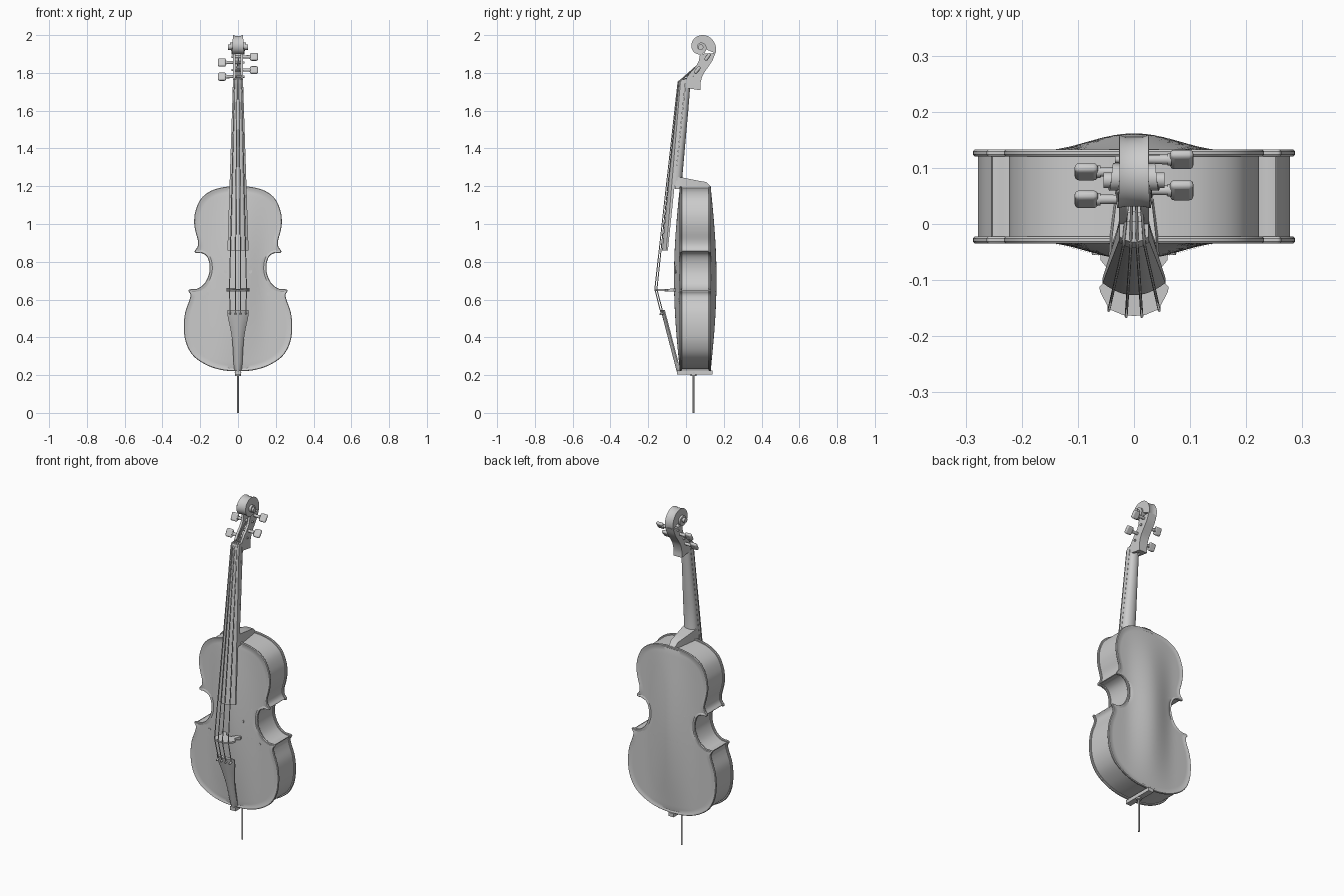
import bpy, bmesh, math
from mathutils import Vector

if "Cube" in bpy.data.objects:
    bpy.data.objects.remove(bpy.data.objects["Cube"])


def make(name, verts, faces):
    me = bpy.data.meshes.new(name)
    me.from_pydata([tuple(v) for v in verts], [], faces)
    bm = bmesh.new()
    bm.from_mesh(me)
    bmesh.ops.remove_doubles(bm, verts=bm.verts, dist=1e-5)
    bmesh.ops.recalc_face_normals(bm, faces=bm.faces)
    bm.to_mesh(me)
    bm.free()
    ob = bpy.data.objects.new(name, me)
    bpy.context.collection.objects.link(ob)
    return ob


def loft(name, rings, caps=True, closed=True):
    n = len(rings[0])
    verts = [p for r in rings for p in r]
    faces = [(k * n + i, k * n + (i + 1) % n, (k + 1) * n + (i + 1) % n, (k + 1) * n + i)
             for k in range(len(rings) - 1) for i in range(n if closed else n - 1)]
    if caps:
        faces += [tuple(range(n)), tuple(range((len(rings) - 1) * n, len(rings) * n))]
    return make(name, verts, faces)


def spline(pts, sub=6):
    p = [Vector(q) for q in pts]
    p = [2 * p[0] - p[1]] + p + [2 * p[-1] - p[-2]]
    out = []
    for a, b, c, d in zip(p, p[1:], p[2:], p[3:]):
        for i in range(sub):
            t = i / sub
            out.append(.5 * (2 * b + (c - a) * t + (2 * a - 5 * b + 4 * c - d) * t * t
                             + (3 * b - a - 3 * c + d) * t ** 3))
    return out + [p[-2]]


def tube(name, pts, r, sides=8):
    cu = bpy.data.curves.new(name, 'CURVE')
    cu.dimensions = '3D'
    cu.bevel_depth, cu.bevel_resolution, cu.use_fill_caps = r, sides // 4, True
    s = cu.splines.new('POLY')
    s.points.add(len(pts) - 1)
    for q, p in zip(s.points, pts):
        q.co = (*p, 1)
    ob = bpy.data.objects.new(name, cu)
    bpy.context.collection.objects.link(ob)
    return ob


def cylinder(name, a, b, r1, r2, n=20):
    a, b = Vector(a), Vector(b)
    rot = (b - a).to_track_quat('Z', 'Y')
    ring = lambda c, r: [c + rot @ Vector((r * math.cos(t * math.tau / n), r * math.sin(t * math.tau / n), 0))
                         for t in range(n)]
    return loft(name, [ring(a, r1), ring(b, r2)])


# body outline: right half as bouts split at the pointed corners, then mirrored
bouts = [
    [(0, .22), (.08, .226), (.16, .25), (.235, .30), (.275, .37), (.287, .45), (.28, .53), (.258, .595), (.252, .625), (.263, .645)],
    [(.263, .645), (.259, .653), (.247, .655)],
    [(.247, .655), (.215, .658), (.178, .685), (.154, .735), (.151, .785), (.165, .828), (.192, .846), (.218, .846)],
    [(.218, .846), (.228, .85), (.229, .86)],
    [(.229, .86), (.214, .88), (.212, .91), (.225, .96), (.232, 1.01), (.225, 1.07), (.195, 1.135), (.14, 1.177), (.07, 1.196), (0, 1.2)]]
half = []
for b in bouts:
    half += spline(b)[:-1]
half.append(Vector((0, 1.2)))
outline = half + [Vector((-p.x, p.y)) for p in reversed(half[1:-1])]


def inset(d):
    out, n = [], len(outline)
    for i, p in enumerate(outline):
        t = (outline[(i + 1) % n] - outline[i - 1]).normalized()
        out.append(p + Vector((-t.y, t.x)) * d)
    return out


def arch(x, z):
    s = max(0, math.sin(math.pi * (z - .22) / .98))
    return .031 * math.cos(math.pi / 2 * min(1, abs(x) / .17)) ** 2 * s


# ribs
loft("ribs", [[(p.x, y, p.y) for p in inset(.009)] for y in (-.026, .124)], caps=False)

# arched plates with a rounded, overhanging edge and a channel inside it
for name, base, sign in (("front_plate", -.022, -1), ("back_plate", .12, 1)):
    rings = [[(p.x, base + sign * d, p.y) for p in inset(o)] for o, d in
             ((.015, 0), (.003, 0), (0, .004), (0, .009), (.003, .013), (.009, .013), (.014, .0105))]
    edge = inset(.014)
    for t in (.93, .85, .75, .65, .55, .45, .35, .25, .15, .07, 0):
        ring = []
        for p in edge:
            zs = .45 + (p.y - .22) * .51
            x, z = p.x * t, zs + (p.y - zs) * t
            ring.append((x, base + sign * (.0105 + arch(x, z)), z))
        rings.append(ring)
    loft(name, rings, caps=False)

# sound holes: thin inlays following the arch
path = spline([(.066, .748), (.062, .765), (.078, .775), (.092, .75), (.102, .69), (.115, .62),
               (.14, .587), (.166, .592), (.175, .618), (.162, .63)], 5)
for side, label in ((1, "right"), (-1, "left")):
    rails = []
    for i, p in enumerate(path):
        t = (path[min(i + 1, len(path) - 1)] - path[max(i - 1, 0)]).normalized()
        w = .003 + .004 * math.sin(math.pi * i / (len(path) - 1))
        rails.append([(side * q.x, -.0345 - arch(q.x, q.y), q.y)
                      for q in (p + Vector((-t.y, t.x)) * w, p - Vector((-t.y, t.x)) * w)])
    loft("sound_hole_" + label, rails, caps=False, closed=False)
    for p in (path[0], path[-1]):
        y = -.0325 - arch(p.x, p.y)
        cylinder("sound_hole_eye_" + label, (side * p.x, y + .003, p.y), (side * p.x, y - .002, p.y), .009, .009)


def board(z, w, back, edge, crown, n=12):
    pts = [(-w, back, z)]
    for i in range(n + 1):
        u = -1 + 2 * i / n
        pts.append((w * u, crown + (edge - crown) * u * u, z))
    return pts + [(w, back, z)]


# fingerboard, nut and tailpiece
loft("fingerboard", [board(.86, .056, -.096, -.105, -.127), board(1.745, .027, -.004, -.03, -.04)])
loft("nut", [board(1.745, .027, .002, -.032, -.043), board(1.765, .026, .005, -.022, -.032)])
tail = []
for z, w in ((.545, .056), (.53, .057), (.5, .053), (.45, .041), (.39, .031), (.33, .026), (.27, .024), (.235, .021), (.215, .012)):
    y = -.134 + (.545 - z) * .26
    tail.append(board(z, w, y + .022, y + .016, y))
loft("tailpiece", tail)

# neck: half round, behind the fingerboard
neck = []
for z, w, front, back in ((1.2, .044, -.061, -.012), (1.245, .042, -.056, -.02), (1.4, .038, -.039, -.006),
                          (1.6, .031, -.018, .012), (1.725, .028, -.004, .022)):
    neck.append([(w * math.cos(math.pi * i / 14), front + (back - front) * math.sin(math.pi * i / 14) ** .8, z)
                 for i in range(15)])
loft("neck", neck)

# heel tapering to the back button
loft("heel", [[(-w, y, 1.185), (w, y, 1.185), (w * .9, y, t), (-w * .9, y, t)] for y, w, t in
              ((-.058, .046, 1.2), (-.05, .045, 1.25), (-.02, .043, 1.246), (.05, .034, 1.232), (.107, .026, 1.222), (.13, .022, 1.2))])

# pegbox: U-shaped section carried along the curved head
U = [(-1, 0), (-1, 1), (1, 1), (1, 0), (.5, 0), (.5, .55), (-.5, .55), (-.5, 0)]
front = spline([(-.002, 1.72), (0, 1.765), (.022, 1.80), (.05, 1.832), (.067, 1.862), (.074, 1.90)], 4)
back = spline([(.077, 1.708), (.077, 1.745), (.09, 1.79), (.115, 1.828), (.14, 1.866), (.156, 1.905)], 4)
loft("pegbox", [[(.027 * x, *(f + (b - f) * k)) for x, k in U] for f, b in zip(front, back)])

# scroll: a spiral ribbon growing wider toward the eye
scroll = []
for i in range(121):
    a = -.4 + i / 120 * 13.4
    r = .08 * math.exp(-.155 * a)
    w = .026 + .027 * max(0, (a - 1.5) / 11.5)
    scroll.append([(x * w, .078 + q * math.cos(a), 1.9365 + q * math.sin(a))
                   for x, q in ((-1, r), (-.5, r * .94), (.5, r * .94), (1, r), (1, r * .3), (-1, r * .3))])
loft("scroll", scroll)
cylinder("scroll_eye", (-.054, .078, 1.9365), (.054, .078, 1.9365), .014, .014)

# tuning pegs
pegs = [(1, .115, 1.885, 55), (-1, .093, 1.855, 65), (1, .06, 1.815, 52), (-1, .044, 1.78, 63)]
for s, y, z, tilt in pegs:
    cylinder("peg_shaft", (-s * .034, y, z), (s * .066, y, z), .006, .009)
    cylinder("peg_collar", (s * .06, y, z), (s * .067, y, z), .011, .011)
    bpy.ops.mesh.primitive_cube_add(size=1, location=(s * .085, y, z), rotation=(math.radians(tilt), 0, 0))
    head = bpy.context.object
    head.name = "peg_head"
    head.scale = (.042, .046, .018)
    bpy.ops.object.transform_apply(location=False, rotation=False, scale=True)
    m = head.modifiers.new("round", 'BEVEL')
    m.width, m.segments = .008, 3

# bridge
right = [(0, -.164), (.02, -.162), (.044, -.152), (.06, -.122), (.062, -.112), (.044, -.096), (.047, -.08),
         (.06, -.064), (.06, -.054), (.03, -.054), (.026, -.07), (.014, -.084), (0, -.087)]
prof = right + [(-x, y) for x, y in reversed(right[1:-1])]
loft("bridge", [[(x, y, .65 + s * (.004 + (y + .164) * .04)) for x, y in prof] for s in (-1, 1)])

# strings: tailpiece, bridge, nut, peg
for x, by, peg in ((-.045, -.154, 3), (-.014, -.165, 1), (.014, -.165, 0), (.045, -.154, 2)):
    _, py, pz, _ = pegs[peg]
    k = x / .045
    tube("string", [(x * .93, -.122 - .012 * (1 - k * k), .53), (x, by, .655),
                    (x * .42, -.038 - .005 * (1 - k * k), 1.752), (x * .4, -.026, 1.765), (x * .25, py - .005, pz)], .0026)
    cylinder("string_anchor", (x * .93, -.118, .528), (x * .93, -.14, .522), .005, .005, 12)

# bottom saddle, end button and endpin
loft("bottom_saddle", [[(-.017, y, .203), (.017, y, .203), (.017, y, .224), (-.017, y, .224)] for y in (-.048, .14)])
cylinder("end_button", (0, .04, .196), (0, .04, .215), .015, .018)
cylinder("endpin", (0, .04, 0), (0, .04, .2), .005, .005)

# shading
bpy.ops.object.select_all(action='DESELECT')
for ob in bpy.context.scene.objects:
    if ob.type == 'MESH':
        ob.select_set(True)
        bpy.context.view_layer.objects.active = ob
bpy.ops.object.shade_smooth_by_angle(angle=math.radians(35))
